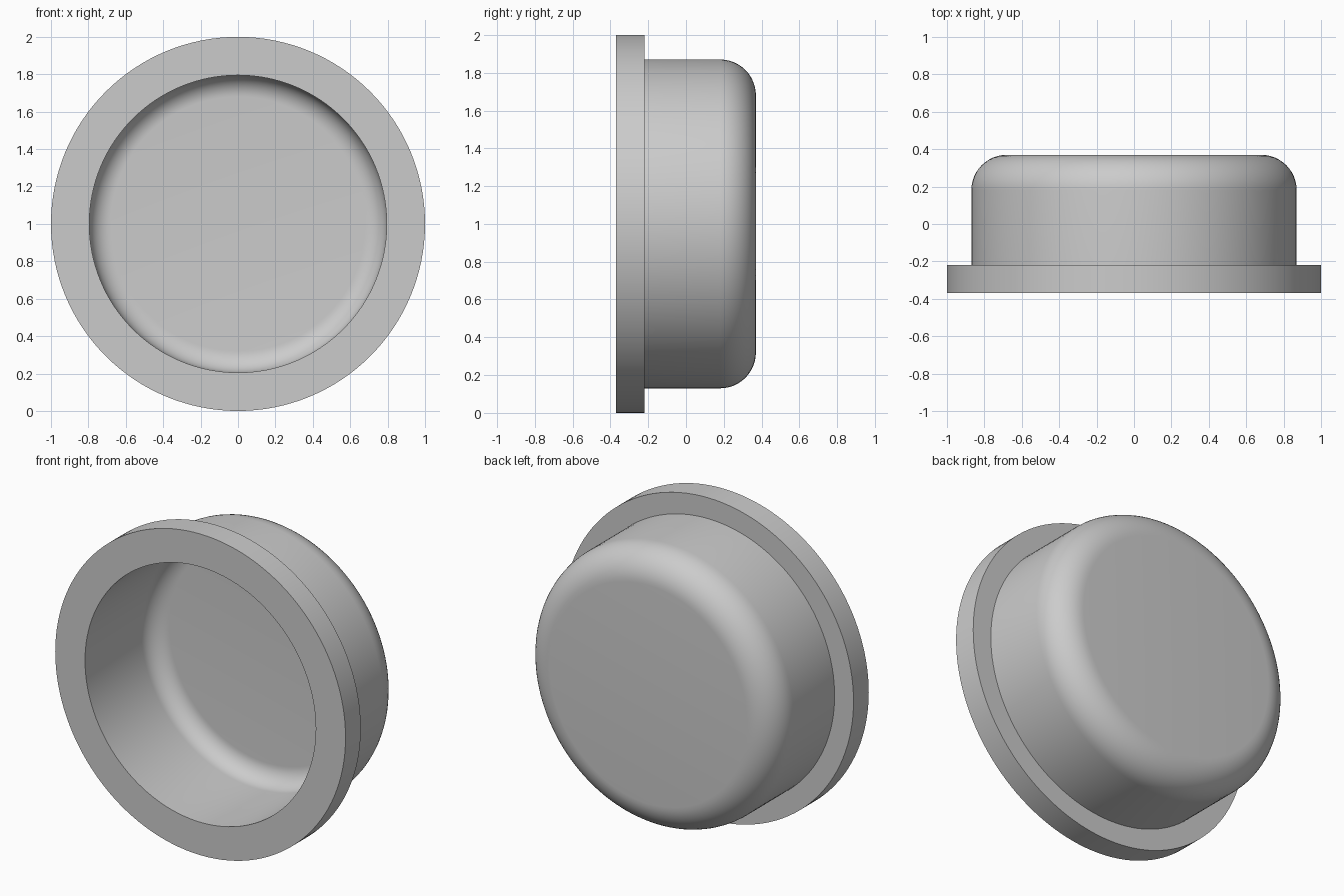
import bpy
import bmesh
from math import pi, sin, cos, radians
from mathutils import Vector

cube = bpy.data.objects.get("Cube")
if cube:
    bpy.data.objects.remove(cube, do_unlink=True)

# Dimensions
CENTRE = 1.0
FRONT, BACK = -0.37, 0.37
RIM_BACK = -0.22
RIM_R, BODY_R = 1.0, 0.87
WALL = 0.075
FILLET = 0.19
SIDES = 128

grey = bpy.data.materials.new("plain_grey")
grey.use_nodes = True
colour = (0.6, 0.6, 0.6, 1)
grey.diffuse_color = colour
grey.node_tree.nodes["Principled BSDF"].inputs["Base Color"].default_value = colour


def fillet(radius, end, r, steps=12):
    """Rounded corner from the side wall to the flat end, as (radius, y)."""
    arc = [i / steps * pi / 2 for i in range(steps + 1)]
    return [(radius - r + r * cos(a), end - r + r * sin(a)) for a in arc]


# Closed cup section: outer end, body, flange, bore, inner floor
outer = fillet(BODY_R, BACK, FILLET)
inner = fillet(BODY_R - WALL, BACK - WALL, FILLET - WALL)
profile = [(0, BACK)] + outer[::-1]
profile += [(BODY_R, RIM_BACK), (RIM_R, RIM_BACK), (RIM_R, FRONT)]
profile += [(BODY_R - WALL, FRONT)] + inner + [(0, BACK - WALL)]

# Revolve the section about the depth axis
bm = bmesh.new()
verts = [bm.verts.new((r, y, CENTRE)) for r, y in profile]
edges = [bm.edges.new(pair) for pair in zip(verts, verts[1:])]
bmesh.ops.spin(bm, geom=verts + edges, cent=Vector((0, 0, CENTRE)),
               axis=Vector((0, 1, 0)), angle=2 * pi, steps=SIDES,
               use_merge=True)
bmesh.ops.remove_doubles(bm, verts=bm.verts, dist=0.0001)
bmesh.ops.recalc_face_normals(bm, faces=bm.faces)

mesh = bpy.data.meshes.new("flanged_cup")
bm.to_mesh(mesh)
bm.free()
mesh.materials.append(grey)
cup = bpy.data.objects.new("flanged_cup", mesh)
bpy.context.collection.objects.link(cup)

# Smooth curves with crisp rim edges
bpy.ops.object.select_all(action="DESELECT")
cup.select_set(True)
bpy.context.view_layer.objects.active = cup
bpy.ops.object.shade_smooth_by_angle(angle=radians(30))
